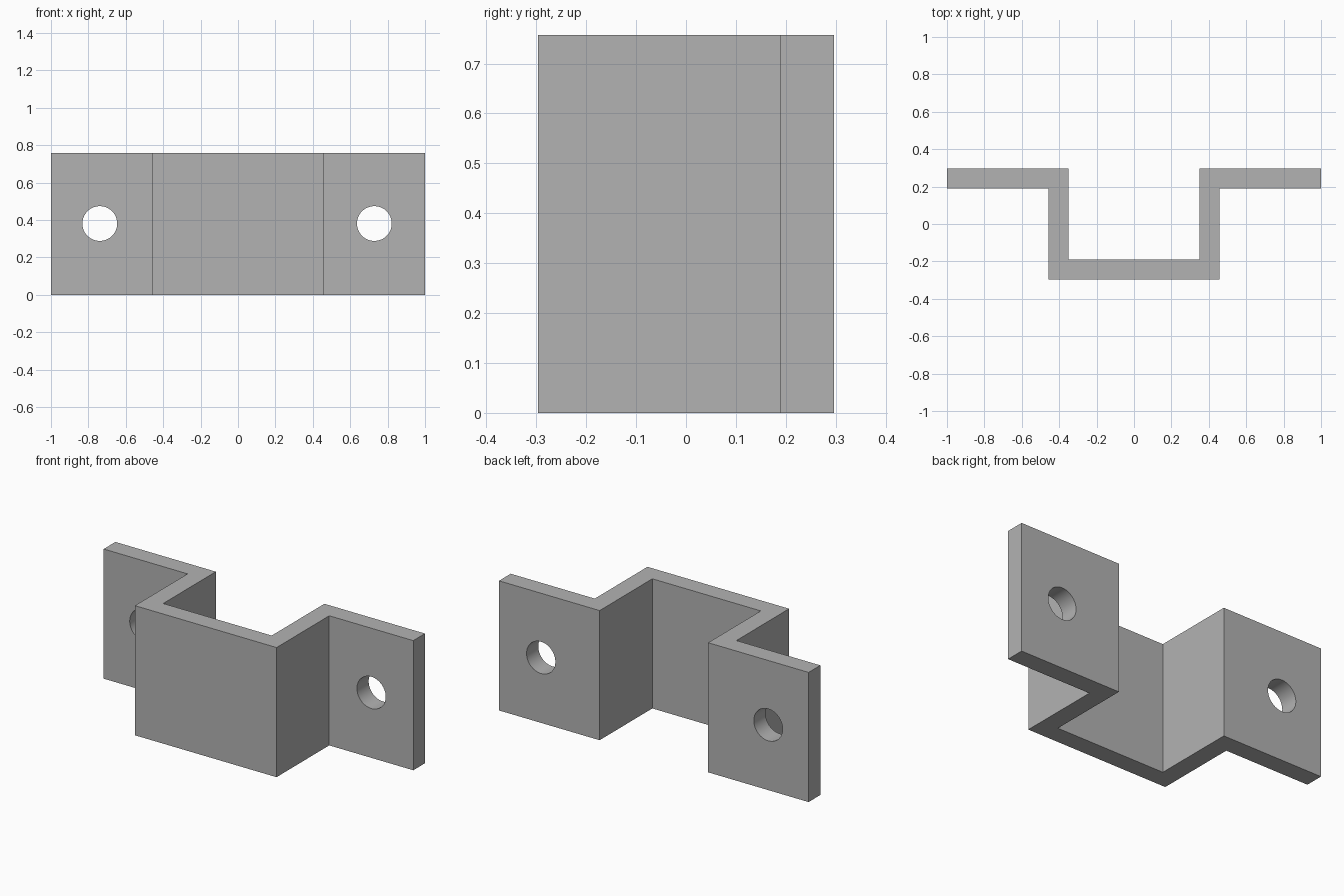
import bpy
import bmesh
from mathutils import Matrix

cube = bpy.data.objects.get("Cube")
if cube:
    bpy.data.objects.remove(cube, do_unlink=True)

HEIGHT = 0.757
BACK, FRONT, THICK = 0.297, -0.297, 0.108
HOLE_RADIUS = 0.093

# Plain grey metal
grey = bpy.data.materials.new("grey_metal")
grey.use_nodes = True
color = (0.45, 0.45, 0.45, 1)
grey.diffuse_color = color
grey.node_tree.nodes["Principled BSDF"].inputs["Base Color"].default_value = color


def make_object(name, bm):
    bmesh.ops.recalc_face_normals(bm, faces=bm.faces)
    mesh = bpy.data.meshes.new(name)
    bm.to_mesh(mesh)
    bm.free()
    mesh.materials.append(grey)
    obj = bpy.data.objects.new(name, mesh)
    bpy.context.collection.objects.link(obj)
    return obj


# Bracket: hat-shaped profile extruded upwards
outer = [(-1, BACK - THICK), (-0.458, BACK - THICK), (-0.458, FRONT),
         (0.457, FRONT), (0.457, BACK - THICK), (1, BACK - THICK)]
inner = [(1, BACK), (0.35, BACK), (0.35, FRONT + THICK),
         (-0.351, FRONT + THICK), (-0.351, BACK), (-1, BACK)]
bm = bmesh.new()
base = bm.faces.new([bm.verts.new((x, y, 0)) for x, y in outer + inner])
top = bmesh.ops.extrude_face_region(bm, geom=[base])["geom"]
bmesh.ops.translate(bm, vec=(0, 0, HEIGHT),
                    verts=[v for v in top if isinstance(v, bmesh.types.BMVert)])
bracket = make_object("mounting_bracket", bm)

# Round screw holes through both flanges
bm = bmesh.new()
for x in (-0.739, 0.729):
    place = Matrix.Translation((x, BACK - THICK / 2, 0.381)) @ Matrix.Rotation(1.5707963, 4, "X")
    bmesh.ops.create_cone(bm, cap_ends=True, segments=64, radius1=HOLE_RADIUS,
                          radius2=HOLE_RADIUS, depth=THICK * 2, matrix=place)
cutter = make_object("hole_cutter", bm)
cutter.hide_render = True
cutter.hide_viewport = True

holes = bracket.modifiers.new("screw_holes", "BOOLEAN")
holes.operation = "DIFFERENCE"
holes.solver = "EXACT"
holes.object = cutter

# Apply the cut, then smooth only the hole walls
bpy.context.view_layer.objects.active = bracket
bracket.select_set(True)
bpy.ops.object.modifier_apply(modifier=holes.name)
bpy.data.objects.remove(cutter, do_unlink=True)
bpy.ops.object.shade_smooth_by_angle()
